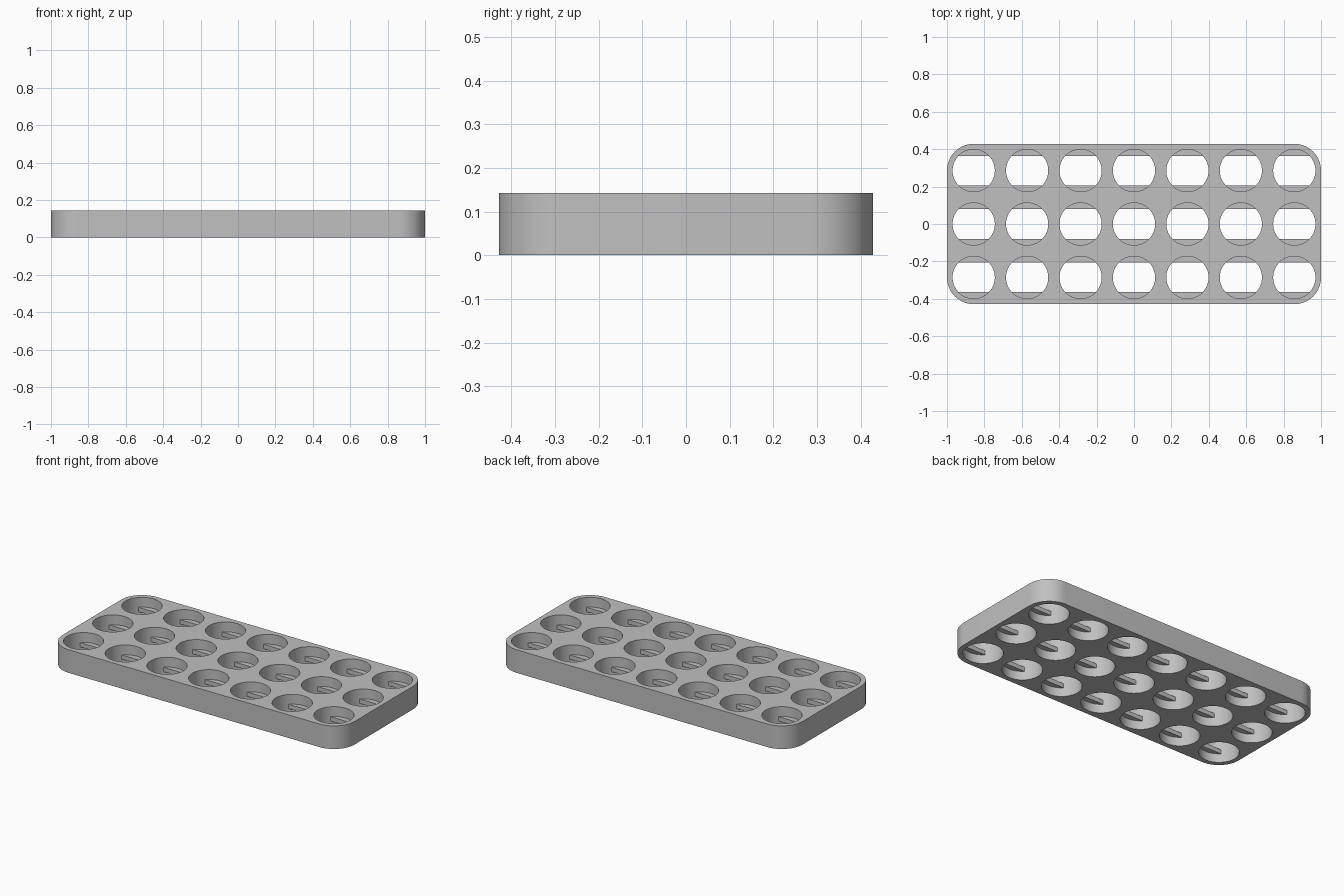
import bpy
import bmesh
from math import sin, cos, pi, asin, radians

cube = bpy.data.objects.get("Cube")
if cube:
    bpy.data.objects.remove(cube, do_unlink=True)

PITCH = 2 / 7            # spacing of the holes
LENGTH, DEPTH, HEIGHT = 2.0, 3 * PITCH, PITCH / 2
CORNER = PITCH / 2
HOLE = 0.113
LEDGE_Y = 0.079          # distance from hole centre to the ledge's straight edge

grey = bpy.data.materials.new("grey plastic")
grey.use_nodes = True
grey.diffuse_color = (0.53, 0.53, 0.53, 1)
grey.node_tree.nodes["Principled BSDF"].inputs["Base Color"].default_value = grey.diffuse_color


def arc(cx, cy, r, start, end, steps):
    """Points along an arc, both ends included."""
    return [(cx + r * cos(start + (end - start) * i / steps),
             cy + r * sin(start + (end - start) * i / steps)) for i in range(steps + 1)]


def slab(name, outlines, z0, z1):
    """Extrude flat outlines (inner ones become holes) between two heights."""
    curve = bpy.data.curves.new(name, 'CURVE')
    curve.dimensions = '2D'
    curve.fill_mode = 'BOTH'
    curve.extrude = (z1 - z0) / 2
    for points in outlines:
        spline = curve.splines.new('POLY')
        spline.points.add(len(points) - 1)
        for p, (x, y) in zip(spline.points, points):
            p.co = (x, y, 0, 1)
        spline.use_cyclic_u = True
    obj = bpy.data.objects.new(name, curve)
    obj.location.z = (z0 + z1) / 2
    bpy.context.collection.objects.link(obj)
    bpy.ops.object.select_all(action='DESELECT')
    obj.select_set(True)
    bpy.context.view_layer.objects.active = obj
    bpy.ops.object.convert(target='MESH')
    obj = bpy.context.view_layer.objects.active
    bm = bmesh.new()
    bm.from_mesh(obj.data)
    bmesh.ops.remove_doubles(bm, verts=bm.verts, dist=0.0001)
    bmesh.ops.recalc_face_normals(bm, faces=bm.faces)
    bm.to_mesh(obj.data)
    bm.free()
    obj.data.materials.clear()
    obj.data.materials.append(grey)
    bpy.ops.object.shade_smooth_by_angle(angle=radians(30))
    return obj


centres = [(i * PITCH, j * PITCH) for i in range(-3, 4) for j in (-1, 0, 1)]

# Rounded tray body with a grid of through holes
outer = []
for k, (sx, sy) in enumerate([(1, 1), (-1, 1), (-1, -1), (1, -1)]):
    outer += arc(sx * (LENGTH / 2 - CORNER), sy * (DEPTH / 2 - CORNER),
                 CORNER, k * pi / 2, (k + 1) * pi / 2, 16)
holes = [arc(x, y, HOLE, 0, 2 * pi, 64)[:-1] for x, y in centres]
slab("tray_body", [outer] + holes, 0, HEIGHT)

# Straight-edged ledges at the front and back of every hole, at mid height
rim = HOLE + 0.0015
a = asin(LEDGE_Y / rim)
ledges = [arc(x, y, rim, a + turn, pi - a + turn, 20)
          for x, y in centres for turn in (0, pi)]
slab("hole_ledges", ledges, 0.055, 0.082)
